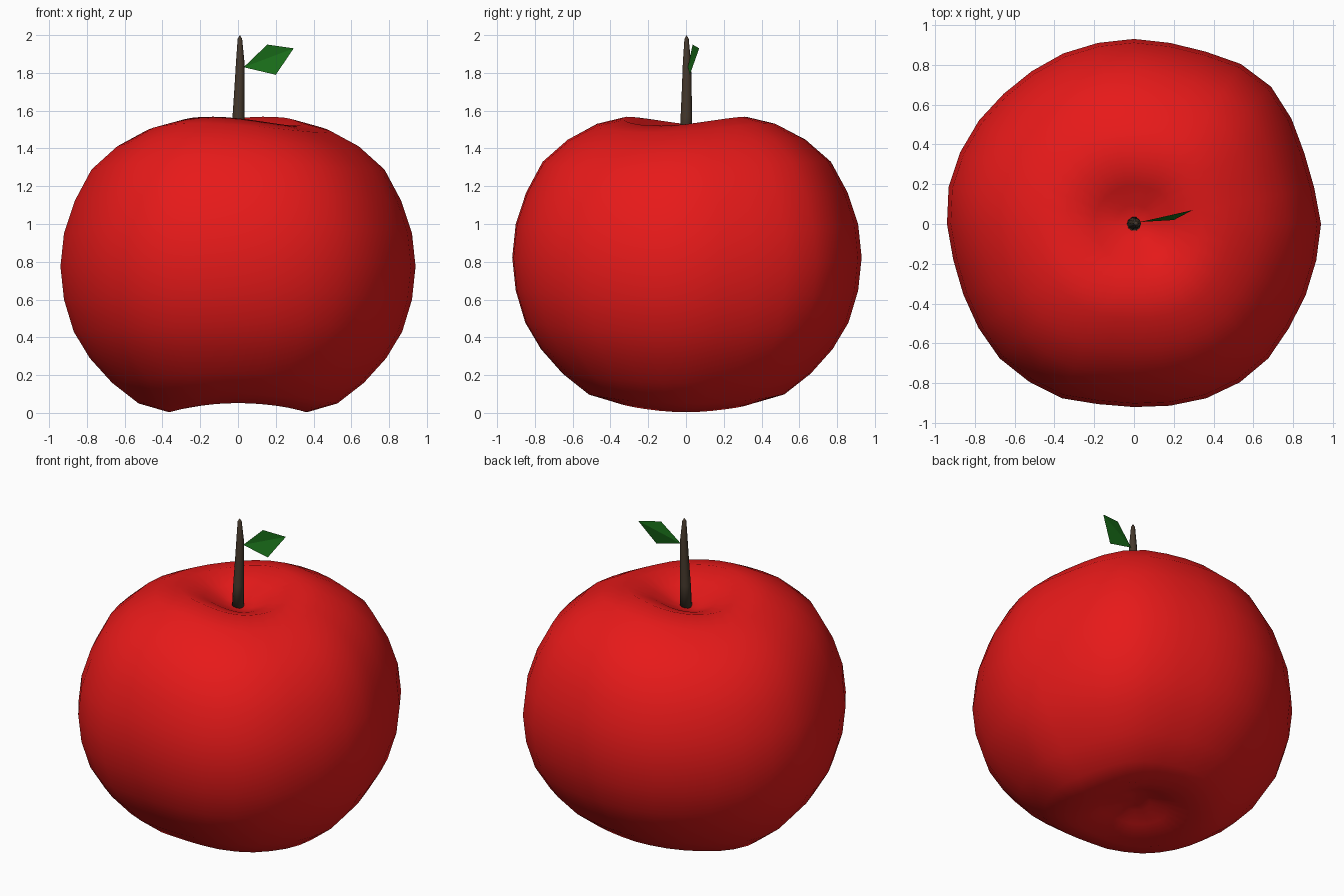
import bpy, bmesh, math

if "Cube" in bpy.data.objects:
    bpy.data.objects.remove(bpy.data.objects["Cube"])


def make_object(name, verts, faces, color, smooth=True):
    mesh = bpy.data.meshes.new(name)
    mesh.from_pydata(verts, [], faces)
    bm = bmesh.new()
    bm.from_mesh(mesh)
    bmesh.ops.recalc_face_normals(bm, faces=bm.faces)
    bm.to_mesh(mesh)
    bm.free()
    mesh.polygons.foreach_set("use_smooth", [smooth] * len(mesh.polygons))
    mat = bpy.data.materials.new(name + "_color")
    mat.diffuse_color = (*color, 1)
    mat.use_nodes = True
    mat.node_tree.nodes["Principled BSDF"].inputs["Base Color"].default_value = mat.diffuse_color
    mesh.materials.append(mat)
    obj = bpy.data.objects.new(name, mesh)
    bpy.context.collection.objects.link(obj)
    return obj


def loft(rings, bottom, top):
    """Faces between equal rings, closed by a pole at each end."""
    n = len(rings[0])
    verts = [v for ring in rings for v in ring] + [bottom, top]
    lo, hi = len(verts) - 2, len(verts) - 1
    last = (len(rings) - 1) * n
    faces = []
    for i in range(n):
        j = (i + 1) % n
        faces += [(k * n + i, k * n + j, (k + 1) * n + j, (k + 1) * n + i)
                  for k in range(len(rings) - 1)]
        faces += [(lo, j, i), (hi, last + i, last + j)]
    return verts, faces


# Apple body: slightly irregular outline, swept through a dimpled profile
outline = [.94, .924, .927, .952, .975, .967, .938, .928,
           .93, .928, .928, .924, .926, .937, .945, .95,
           .94, .926, .928, .94, .955, .952, .948, .923,
           .92, .931, .948, .957, .955, .938, .934, .934]
profile = [(.10, .11), (.21, .065), (.39, .004), (.56, .05), (.71, .16),
           (.835, .29), (.925, .43), (.98, .60), (1, .775), (.98, .95),
           (.92, 1.12), (.825, 1.285), (.68, 1.405), (.52, 1.485),
           (.36, 1.52), (.21, 1.475), (.10, 1.435)]
rings = []
for s, z in profile:
    # the two shoulder lobes twist a little toward the top
    phase = math.radians(90 - 25 * max(0, min(1, (z - .9) / .6)))
    lift = .048 * min(1, s / .3)
    ring = []
    for i, r in enumerate(outline):
        a = math.tau * i / len(outline)
        ring.append((s * r * math.cos(a), s * r * math.sin(a),
                     z + lift * math.cos(a - phase) ** 2))
    rings.append(ring)
make_object("apple_body", *loft(rings, (0, 0, .125), (0, 0, 1.425)),
            (.8, .01, .01))

# Stem: tapered tube with a gentle bend
path = [(0, 0, 1.41, .036), (.003, .002, 1.57, .032), (.008, .004, 1.72, .027),
        (.012, .005, 1.85, .023), (.010, .003, 1.98, .012)]
rings = [[(x + r * math.cos(math.tau * i / 10), y + r * math.sin(math.tau * i / 10), z)
          for i in range(10)] for x, y, z, r in path]
make_object("stem", *loft(rings, (0, 0, 1.41), (.01, .003, 2.0)),
            (.06, .04, .025))

# Leaf: two flat triangles folded along the midrib
leaf = [(.03, .01, 1.83), (.20, .02, 1.79), (.295, .07, 1.93), (.155, .035, 1.95)]
make_object("leaf", leaf, [(0, 1, 2), (0, 2, 3)], (.01, .16, .01), smooth=False)
